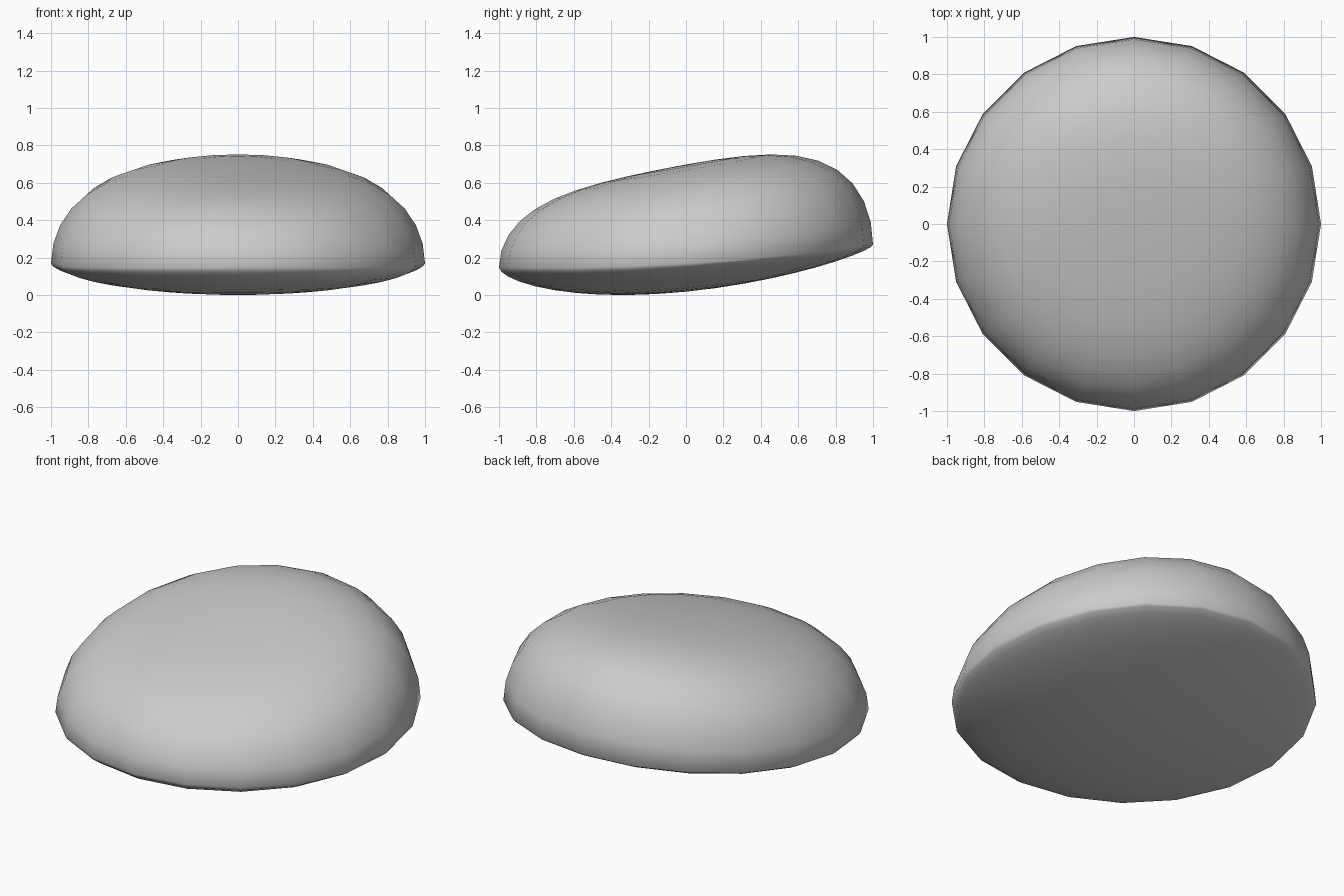
import bpy

if "Cube" in bpy.data.objects:
    bpy.data.objects.remove(bpy.data.objects["Cube"])

# Pebble: a round ball reshaped into a tilted dome over a shallow belly
bpy.ops.mesh.primitive_uv_sphere_add(segments=20, ring_count=20, radius=1)
pebble = bpy.context.object
pebble.name = "pebble"

for v in pebble.data.vertices:
    y, c = v.co.y, min(abs(v.co.z), 1.0)
    rim = 0.17 + 0.06 * y + 0.04 * y * y      # rim rises to the back
    if v.co.z > 1e-4:                          # dome, leaning to the back
        v.co.z = rim + 0.68 * c - 0.15 * c ** 3 + 0.12 * c * y
    elif v.co.z < -1e-4:                       # shallow underside
        v.co.z = rim - 0.15 * c ** 1.2 + 0.04 * c * y
    else:
        v.co.z = rim

# Stand it on the ground
low = min(v.co.z for v in pebble.data.vertices)
for v in pebble.data.vertices:
    v.co.z -= low

bpy.ops.object.shade_smooth()
